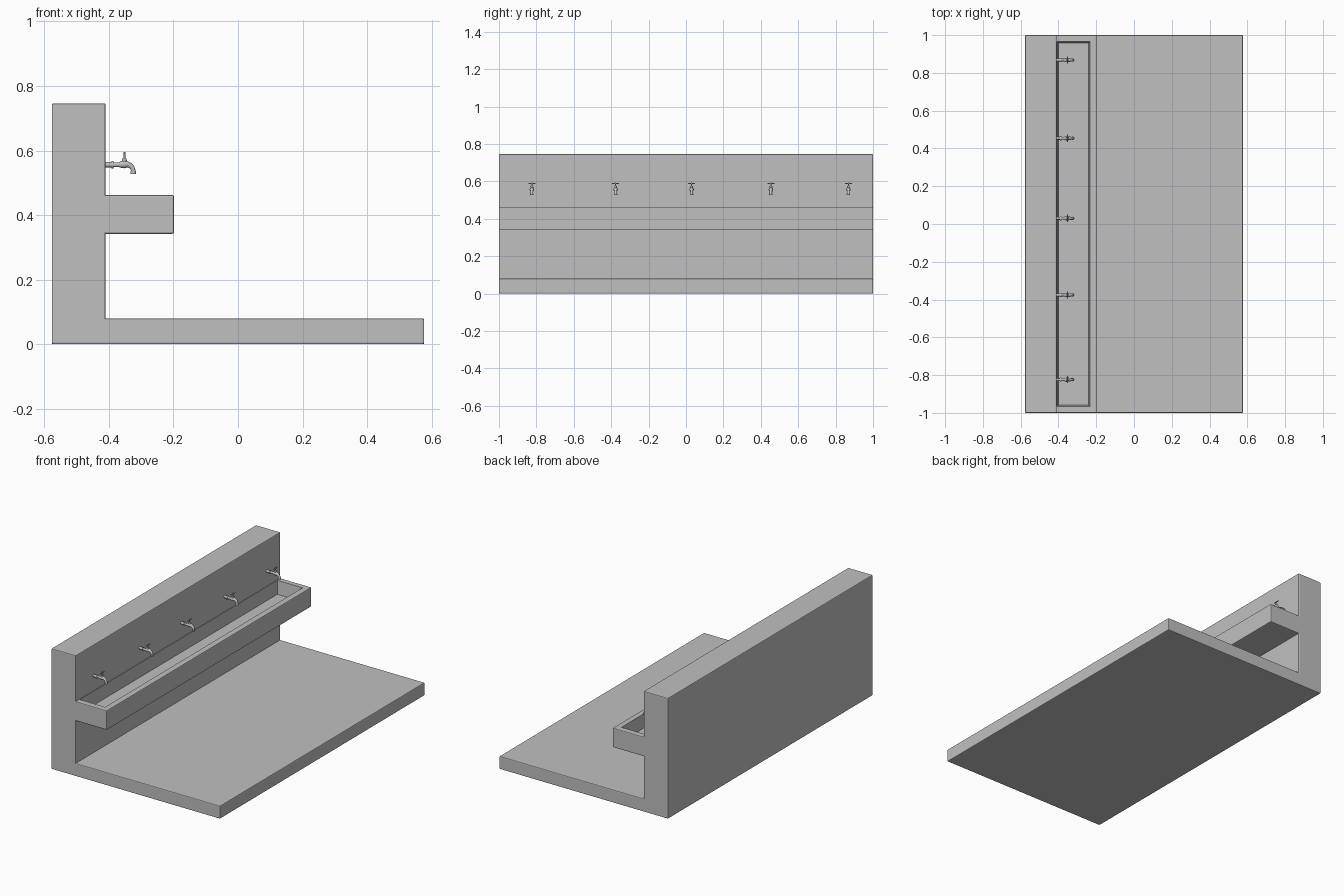
import bpy
import bmesh
from mathutils import Matrix, Vector

cube = bpy.data.objects.get("Cube")
if cube:
    bpy.data.objects.remove(cube)

grey = bpy.data.materials.new("concrete grey")
grey.use_nodes = True
colour = (0.53, 0.53, 0.53, 1)
grey.diffuse_color = colour
grey.node_tree.nodes["Principled BSDF"].inputs["Base Color"].default_value = colour


def make_object(name, bm, smooth=False):
    bmesh.ops.recalc_face_normals(bm, faces=bm.faces)
    for f in bm.faces:
        f.smooth = smooth
    mesh = bpy.data.meshes.new(name)
    bm.to_mesh(mesh)
    bm.free()
    mesh.materials.append(grey)
    obj = bpy.data.objects.new(name, mesh)
    bpy.context.collection.objects.link(obj)
    if smooth:
        bpy.ops.object.select_all(action="DESELECT")
        obj.select_set(True)
        bpy.context.view_layer.objects.active = obj
        bpy.ops.object.shade_smooth_by_angle(angle=0.7)
    return obj


# Wall, trough and floor slab: one profile extruded along y
bm = bmesh.new()
profile = [(-0.577, 0), (0.577, 0), (0.577, 0.08), (-0.41, 0.08), (-0.41, 0.342),
           (-0.198, 0.342), (-0.198, 0.462), (-0.41, 0.462), (-0.41, 0.746), (-0.577, 0.746)]
end = bm.faces.new([bm.verts.new((x, -1, z)) for x, z in profile])
new = bmesh.ops.extrude_face_region(bm, geom=[end])["geom"]
bmesh.ops.translate(bm, vec=(0, 2, 0), verts=[v for v in new if isinstance(v, bmesh.types.BMVert)])
bmesh.ops.recalc_face_normals(bm, faces=bm.faces)
rims = [e for e in bm.edges if e.is_convex and abs(e.calc_face_angle()) > 0.5]
bmesh.ops.bevel(bm, geom=rims, offset=0.005, segments=2, profile=0.5, affect="EDGES")

# Basin: cut into the trough top with slightly sloping sides
top = max((f for f in bm.faces if abs(f.calc_center_median().z - 0.462) < 0.001 and f.normal.z > 0.9),
          key=lambda f: f.calc_area())


def sink(face, x0, x1, y, z):
    """Inset the face and place its corners on a given rectangle."""
    bmesh.ops.inset_individual(bm, faces=[face], thickness=0.002)
    mid = face.calc_center_median()
    for v in face.verts:
        v.co = Vector((x0 if v.co.x < mid.x else x1, y if v.co.y > mid.y else -y, z))


sink(top, -0.407, -0.234, 0.965, 0.462)
sink(top, -0.401, -0.242, 0.957, 0.38)
make_object("wash_trough", bm)


def sweep(bm, stations, sides=12):
    """Skin a round tube in the xz plane through (x, z, radius) stations."""
    pts = [Vector((x, 0, z)) for x, z, r in stations]
    rings = []
    for i, (x, z, r) in enumerate(stations):
        along = pts[min(i + 1, len(pts) - 1)] - pts[max(i - 1, 0)]
        turn = along.to_track_quat("Z", "Y").to_matrix().to_4x4()
        ring = bmesh.ops.create_circle(bm, segments=sides, radius=r,
                                       matrix=Matrix.Translation(pts[i]) @ turn)["verts"]
        rings.append(ring)
    for a, b in zip(rings, rings[1:]):
        for k in range(sides):
            n = (k + 1) % sides
            bm.faces.new((a[k], a[n], b[n], b[k]))
    bm.faces.new(rings[0][::-1])
    bm.faces.new(rings[-1])


# Taps: stepped pipe and curved spout, valve stem, cross bar
for number, y in enumerate((-0.824, -0.376, 0.03, 0.454, 0.868), 1):
    bm = bmesh.new()
    sweep(bm, [(-0.415, 0.556, 0.008), (-0.392, 0.556, 0.008)])
    sweep(bm, [(-0.392, 0.556, 0.011), (-0.385, 0.556, 0.011)])
    sweep(bm, [(-0.386, 0.556, 0.007), (-0.37, 0.556, 0.007), (-0.361, 0.557, 0.011),
               (-0.352, 0.557, 0.012), (-0.343, 0.557, 0.01), (-0.335, 0.554, 0.008),
               (-0.328, 0.548, 0.0075), (-0.325, 0.54, 0.007), (-0.3245, 0.534, 0.007)])
    sweep(bm, [(-0.3245, 0.536, 0.009), (-0.3245, 0.528, 0.009)])
    sweep(bm, [(-0.352, 0.56, 0.008), (-0.352, 0.575, 0.007)])
    sweep(bm, [(-0.352, 0.573, 0.003), (-0.352, 0.595, 0.003)])
    bmesh.ops.create_cone(bm, cap_ends=True, segments=10, radius1=0.003, radius2=0.003, depth=0.038,
                          matrix=Matrix.Translation((-0.352, 0, 0.589)) @ Matrix.Rotation(1.5708, 4, "X"))
    tap = make_object(f"tap_{number}", bm, smooth=True)
    tap.location.y = y
